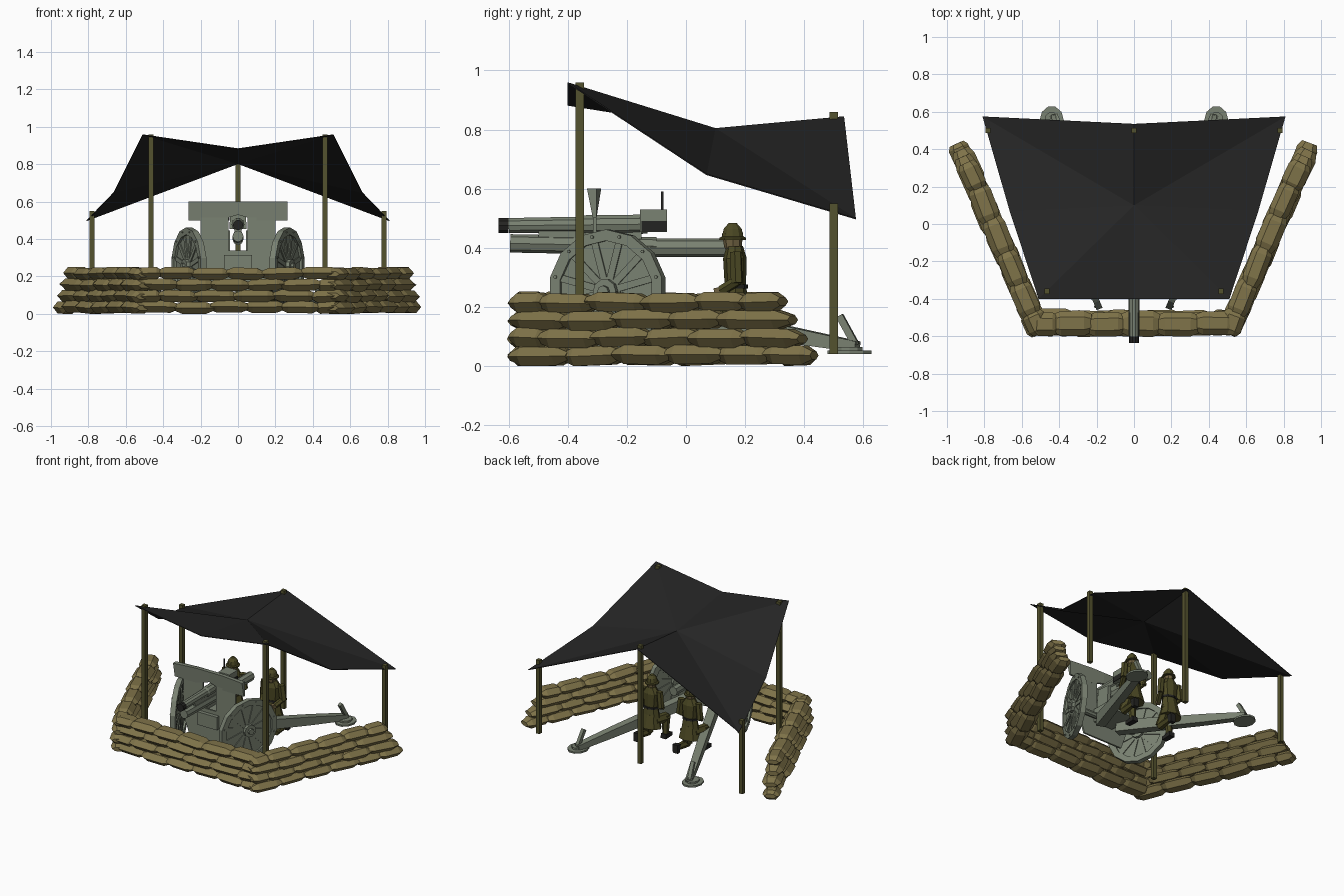
import bpy, bmesh, math, random
from mathutils import Vector

if "Cube" in bpy.data.objects:
    bpy.data.objects.remove(bpy.data.objects["Cube"])

random.seed(4)


def material(name, r, g, b):
    m = bpy.data.materials.new(name)
    m.diffuse_color = [((c / 255 + 0.055) / 1.055) ** 2.4 for c in (r, g, b)] + [1]
    m.use_nodes = True
    m.node_tree.nodes["Principled BSDF"].inputs["Base Color"].default_value = m.diffuse_color
    return m


CANVAS = material("dark canvas", 36, 36, 36)
WOOD = material("olive wood", 84, 82, 46)
SAND = material("sandbag tan", 127, 115, 73)
STEEL = material("grey green steel", 122, 130, 114)
BLACK = material("black metal", 36, 36, 34)
CLOTH = material("olive uniform", 76, 73, 36)
SKIN = material("skin", 112, 98, 66)


def finish(bm, name, mat):
    bmesh.ops.recalc_face_normals(bm, faces=bm.faces)
    me = bpy.data.meshes.new(name)
    bm.to_mesh(me)
    bm.free()
    me.materials.append(mat)
    ob = bpy.data.objects.new(name, me)
    bpy.context.collection.objects.link(ob)
    return ob


def bar(bm, p, q, profile, n=4):
    """Loft n-sided sections (t, half width, half height) from p to q."""
    p, q = Vector(p), Vector(q)
    d = (q - p).normalized()
    side = d.cross(Vector((0, 0, 1)))
    side = side.normalized() if side.length > 1e-4 else Vector((1, 0, 0))
    up = side.cross(d)
    k, off = (math.sqrt(2), math.pi / 4) if n == 4 else (1, 0)
    rings = []
    for t, w, h in profile:
        c = p.lerp(q, t)
        rings.append([bm.verts.new(c + side * (w * k * math.cos(off + i * math.tau / n))
                                   + up * (h * k * math.sin(off + i * math.tau / n))) for i in range(n)])
    for a, b in zip(rings, rings[1:]):
        for i in range(n):
            bm.faces.new((a[i], a[(i + 1) % n], b[(i + 1) % n], b[i]))
    bm.faces.new(rings[0])
    bm.faces.new(rings[-1])


def part(name, mat, *bars):
    bm = bmesh.new()
    for b in bars:
        bar(bm, *b)
    return finish(bm, name, mat)


def even(w, h=None):
    return [(0, w, h or w), (1, w, h or w)]


def prism(name, mat, pts, y0, y1):
    """Plate with an outline in x and z; y may vary by function."""
    bm = bmesh.new()
    a = [bm.verts.new((x, y0(x, z), z)) for x, z in pts]
    b = [bm.verts.new((x, y1(x, z), z)) for x, z in pts]
    bm.faces.new(a)
    bm.faces.new(b)
    for i in range(len(pts)):
        j = (i + 1) % len(pts)
        bm.faces.new((a[i], a[j], b[j], b[i]))
    return finish(bm, name, mat)


# Sandbag walls: four courses of flattened bags
def wall(name, p, q, shrink, length=0.2, width=0.068):
    bm = bmesh.new()
    p, q = Vector(p), Vector(q)
    d = (q - p).normalized()
    side = Vector((-d.y, d.x, 0))
    for row in range(4):
        total = (q - p).length - row * shrink
        cuts = [0.0]
        s = length * (0.55 if row % 2 else 1)
        while s < total - 0.07:
            cuts.append(s)
            s += length * random.uniform(0.9, 1.1)
        cuts.append(total)
        for a, b in zip(cuts, cuts[1:]):
            z = 0.034 + row * 0.06

            def jit(v):
                return Vector((0, 0, random.uniform(-0.004, 0.006))) + side * random.uniform(-v, v)
            w = width * random.uniform(0.92, 1.05)
            bar(bm, p + d * (a - 0.012) + Vector((0, 0, z)) + jit(0.009),
                p + d * (b + 0.012) + Vector((0, 0, z)) + jit(0.009),
                [(0, w * 0.72, 0.016), (0.2, w, 0.037), (0.8, w, 0.037), (1, w * 0.72, 0.016)], 6)
    finish(bm, name, SAND)


wall("front_sandbag_wall", (-0.53, -0.53, 0), (0.53, -0.53, 0), 0)
for s, label in ((-1, "left"), (1, "right")):
    wall(label + "_sandbag_wall", (s * 0.505, -0.575, 0), (s * 0.94, 0.42, 0), 0.038, 0.19, 0.06)

# Canopy poles
for i, (x, y, z) in enumerate([(-.465, -.36, .96), (.465, -.36, .96), (-.78, .5, .55),
                               (.78, .5, .55), (0, .5, .86)]):
    part("canopy_pole_%d" % (i + 1), WOOD, ((x, y, 0.04), (x, y, z), even(0.014)))

# Canopy cloth: sagging 3 x 3 sheet
bm = bmesh.new()
mid = [bm.verts.new(v) for v in ((0, -.40, .885), (0, .10, .805), (0, .535, .845))]
for s in (-1, 1):
    e = [bm.verts.new((s * x, y, z)) for x, y, z in ((.51, -.40, .96), (.665, .07, .65), (.81, .575, .50))]
    for tri in ((mid[0], e[0], mid[1]), (e[0], e[1], mid[1]), (mid[1], e[1], e[2]), (mid[1], e[2], mid[2])):
        bm.faces.new(tri)
canopy = finish(bm, "canopy_cloth", CANVAS)
mod = canopy.modifiers.new("thickness", "SOLIDIFY")
mod.thickness = 0.004

# Gun barrel, cradle, breech
part("barrel", STEEL, ((0, -.60, .475), (0, -.13, .48), [(0, .027, .027), (.5, .029, .029), (.52, .034, .034),
                                                        (1, .034, .034)], 10))
part("muzzle", BLACK, ((0, -.635, .475), (0, -.60, .475), even(.027), 10))
part("recoil_cradle", STEEL,
     ((0, -.595, .415), (0, -.1, .405), even(.03, .031), 8),
     ((0, -.12, .40), (0, .14, .40), even(.03, .032), 8),
     ((0, -.5, .445), (0, -.15, .445), even(.018, .02)))
part("breech", STEEL, ((0, -.155, .492), (0, -.065, .492), even(.042, .038)))
for s in (-1, 1):
    part("breech_side_plate", BLACK, ((s * .043, -.15, .473), (s * .043, -.066, .473), even(.003, .018)))
part("sight_post", BLACK, ((-.05, -.08, .50), (-.05, -.08, .59), even(.004)))
part("carriage", STEEL,
     ((0, -.34, .27), (0, -.10, .27), even(.075, .045)),
     ((.055, -.24, .24), (.055, -.22, .44), even(.012, .05)),
     ((-.055, -.24, .24), (-.055, -.22, .44), even(.012, .05)),
     ((-.28, -.27, .252), (.28, -.27, .252), even(.02), 8))

# Shield: side panels around the gun slot, then the flared upper band
for s in (-1, 1):
    prism("shield_panel", STEEL, [(s * .05, .32), (s * .05, .515), (s * .20, .515), (s * .20, .26),
                                  (s * .15, .12), (s * .05, .12)],
          lambda x, z: -.315, lambda x, z: -.303)
    prism("shield_top_wing", STEEL, [(s * .0, .53), (s * .10, .50), (s * .265, .50), (s * .265, .60), (s * .10, .60),
                                     (s * .0, .60)],
          lambda x, z: -.315 - .02 * (z - .5) * 10 * (abs(x) > .2),
          lambda x, z: -.303 + .016 * (z - .5) * 10 * (abs(x) < .2))
part("shield_lower_plate", STEEL, ((0, -.309, .12), (0, -.309, .34), even(.052, .006)))

for s, label in ((-1, "left"), (1, "right")):
    # Toed-in wheels: web disc, rim ring, spokes, hub and bolts
    c = Vector((s * .262, -.265, .252))
    axis = Vector((s * math.cos(.39), -math.sin(.39), 0))
    t = Vector((-axis.y, axis.x, 0))

    def spot(r, a, off=0.0):
        return c + t * (r * math.cos(a)) + Vector((0, 0, r * math.sin(a))) + axis * off
    bm = bmesh.new()
    n = 14
    rings = [[bm.verts.new(spot(r, (i + .5) * math.tau / n, o))
              for r, o in ((.21, -.017), (.21, .017), (.172, .017), (.172, -.017))] for i in range(n)]
    for i in range(n):
        a, b = rings[i], rings[(i + 1) % n]
        for k in range(4):
            bm.faces.new((a[k], a[(k + 1) % 4], b[(k + 1) % 4], b[k]))
    bar(bm, c - axis * .004, c + axis * .004, even(.185), n)
    bar(bm, c - axis * .03, c + axis * .03, even(.042), 10)
    bar(bm, c + axis * .03, c + axis * .045, even(.02), 8)
    for i in range(12):
        a = (i + .5) * math.tau / 12
        bar(bm, spot(.03, a), spot(.178, a), even(.010, .012))
        p = spot(.191, a, .017)
        bar(bm, p, p + axis * .005, even(.006), 6)
    finish(bm, label + "_wheel", STEEL)

    # Split trail, lifting handle and ground spade
    part(label + "_trail", STEEL,
         ((s * .07, -.24, .21), (s * .43, .58, .065), [(0, .03, .04), (.7, .025, .028), (1, .022, .018)]),
         ((s * .43, .575, .07), (s * .42, .52, .17), even(.012)))
    bm = bmesh.new()
    for z0, z1, k in ((.04, .052, 1), (.052, .065, .6)):
        bar(bm, (s * .44, .553, z0), (s * .44, .553, z1), even(.065 * k, .078 * k), 10)
    finish(bm, label + "_spade", STEEL)

    # Kneeling gunner
    x = s * .15
    part(label + "_gunner_uniform", CLOTH,
         ((x, .168, .20), (x, .165, .405), [(0, .062, .046), (.35, .05, .036), (.8, .062, .04), (1, .03, .028)], 8),
         ((x, .175, .13), (x, .168, .22), [(0, .078, .058), (1, .055, .044)], 8),
         ((x - .066, .168, .385), (x - .078, .172, .28), even(.021, .024), 6),
         ((x + .066, .168, .385), (x + .078, .172, .28), even(.021, .024), 6),
         ((x - .078, .176, .29), (x - .05, .12, .255), even(.018), 6),
         ((x + .078, .176, .29), (x + .05, .12, .255), even(.018), 6),
         ((x - .035, .18, .18), (x - .055, .075, .175), even(.032), 6),
         ((x - .055, .085, .19), (x - .06, .095, .07), [(0, .03, .03), (1, .02, .02)], 6),
         ((x + .035, .18, .18), (x + .045, .13, .07), even(.032), 6),
         ((x + .045, .13, .068), (x + .05, .235, .075), [(0, .028, .026), (1, .02, .02)], 6))
    part(label + "_gunner_belt", BLACK, ((x, .168, .262), (x, .168, .275), even(.055, .042), 8))
    part(label + "_gunner_boots", BLACK,
         ((x - .06, .12, .056), (x - .06, .045, .052), [(0, .02, .016), (1, .018, .011)]),
         ((x + .05, .245, .10), (x + .05, .25, .042), [(0, .02, .018), (1, .018, .012)]))
    part(label + "_gunner_head", SKIN,
         ((x, .16, .39), (x, .157, .45), [(0, .022, .024), (.25, .026, .03), (1, .031, .036)], 8))
    part(label + "_gunner_hands", SKIN,
         ((x - .05, .125, .255), (x - .04, .1, .25), even(.013)),
         ((x + .05, .125, .255), (x + .04, .1, .25), even(.013)))
    part(label + "_gunner_helmet", CLOTH,
         ((x, .158, .427), (x, .158, .484), [(0, .045, .048), (.12, .044, .047), (.2, .035, .038),
                                             (.65, .030, .032), (1, .013, .014)], 10))
